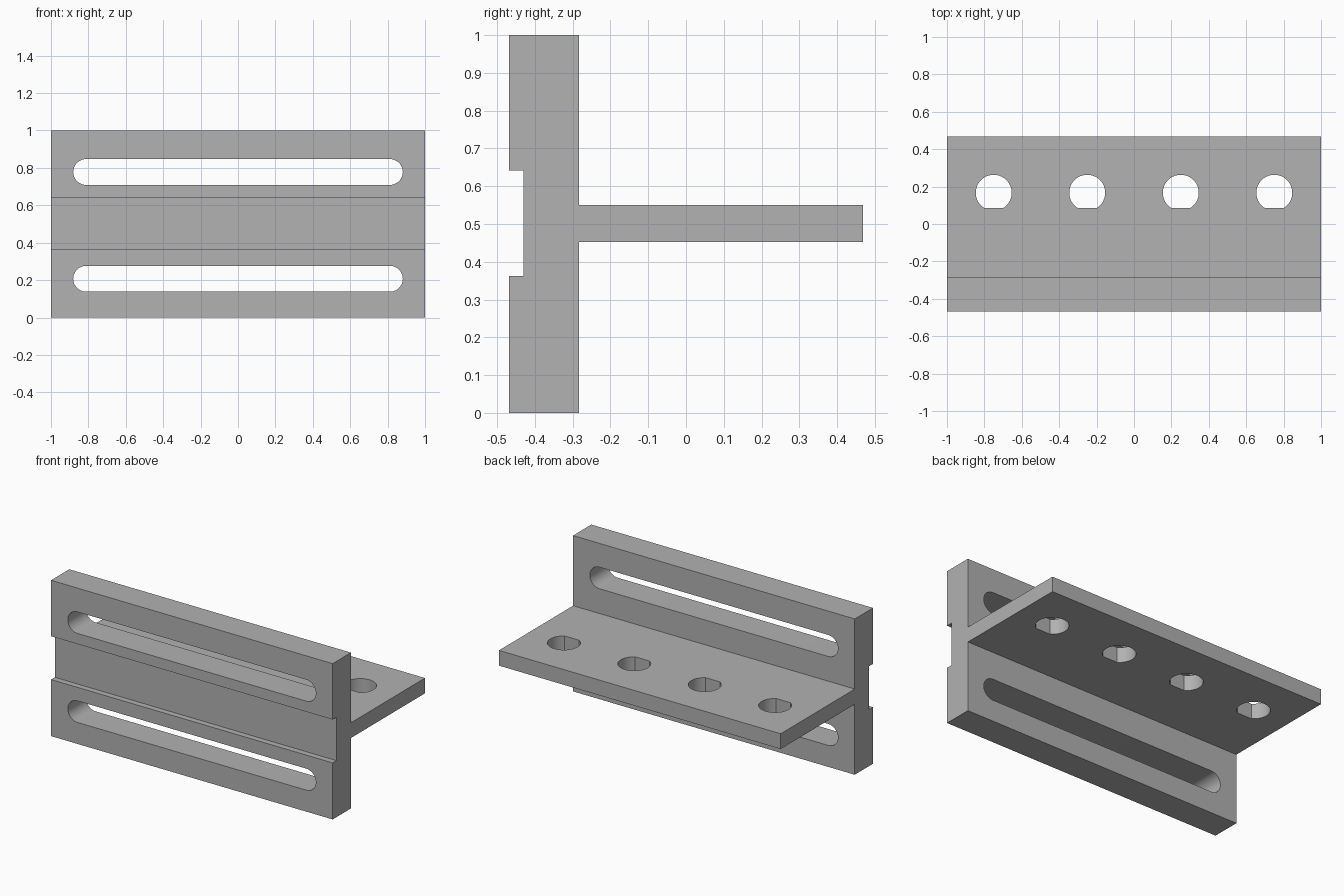
import bpy
import bmesh
import math
from mathutils import Vector

cube = bpy.data.objects.get("Cube")
if cube:
    bpy.data.objects.remove(cube, do_unlink=True)

# Single grey material
grey = bpy.data.materials.new("plain grey")
grey.use_nodes = True
GREY = (0.445, 0.445, 0.445, 1)
grey.diffuse_color = GREY
grey.node_tree.nodes["Principled BSDF"].inputs["Base Color"].default_value = GREY


def prism(name, points, direction):
    """Extrude a closed outline of 3D points along a direction."""
    bm = bmesh.new()
    face = bm.faces.new([bm.verts.new(p) for p in points])
    grown = bmesh.ops.extrude_face_region(bm, geom=[face])
    verts = [v for v in grown["geom"] if isinstance(v, bmesh.types.BMVert)]
    bmesh.ops.translate(bm, verts=verts, vec=Vector(direction))
    bmesh.ops.recalc_face_normals(bm, faces=bm.faces)
    mesh = bpy.data.meshes.new(name)
    bm.to_mesh(mesh)
    bm.free()
    mesh.materials.append(grey)
    obj = bpy.data.objects.new(name, mesh)
    bpy.context.collection.objects.link(obj)
    return obj


def arc(cx, cy, r, start, end, steps):
    """Points along a circular arc, angles in radians."""
    angles = [start + (end - start) * i / steps for i in range(steps + 1)]
    return [(cx + r * math.cos(a), cy + r * math.sin(a)) for a in angles]


# T-shaped section with a shallow front groove: plate and rear shelf in one
FRONT, GROOVE, BACK, SHELF = -0.468, -0.43, -0.283, 0.468
section = [(FRONT, 0), (BACK, 0), (BACK, 0.452), (SHELF, 0.452),
           (SHELF, 0.55), (BACK, 0.55), (BACK, 1), (FRONT, 1),
           (FRONT, 0.641), (GROOVE, 0.641), (GROOVE, 0.363), (FRONT, 0.363)]
bracket = prism("slotted_bracket", [(-1, y, z) for y, z in section], (2, 0, 0))

cutters = []

# Long round-ended slots through the plate
R_SLOT, HALF = 0.069, 0.812
quarter = math.pi / 2
for z in (0.207, 0.778):
    outline = (arc(HALF, z, R_SLOT, -quarter, quarter, 24)
               + arc(-HALF, z, R_SLOT, quarter, 3 * quarter, 24))
    cutters.append(prism("slot_cutter", [(x, -0.6, h) for x, h in outline], (0, 0.5, 0)))

# D-shaped holes through the shelf, flat side towards the plate
R_HOLE, HOLE_Y, FLAT = 0.096, 0.167, 0.081
dip = math.asin(FLAT / R_HOLE)
for x in (-0.75, -0.25, 0.25, 0.75):
    outline = arc(x, HOLE_Y, R_HOLE, -dip, math.pi + dip, 40)
    cutters.append(prism("hole_cutter", [(px, py, 0.3) for px, py in outline], (0, 0, 0.4)))

# Cut the openings, then drop the cutters
for cutter in cutters:
    cutter.hide_render = True
    mod = bracket.modifiers.new("opening", "BOOLEAN")
    mod.operation = "DIFFERENCE"
    mod.solver = "EXACT"
    mod.object = cutter

bpy.ops.object.select_all(action="DESELECT")
bracket.select_set(True)
bpy.context.view_layer.objects.active = bracket
for mod in list(bracket.modifiers):
    bpy.ops.object.modifier_apply(modifier=mod.name)
for cutter in cutters:
    bpy.data.objects.remove(cutter, do_unlink=True)

# Smooth bores with crisp edges
bpy.ops.object.shade_smooth_by_angle(angle=math.radians(30))
